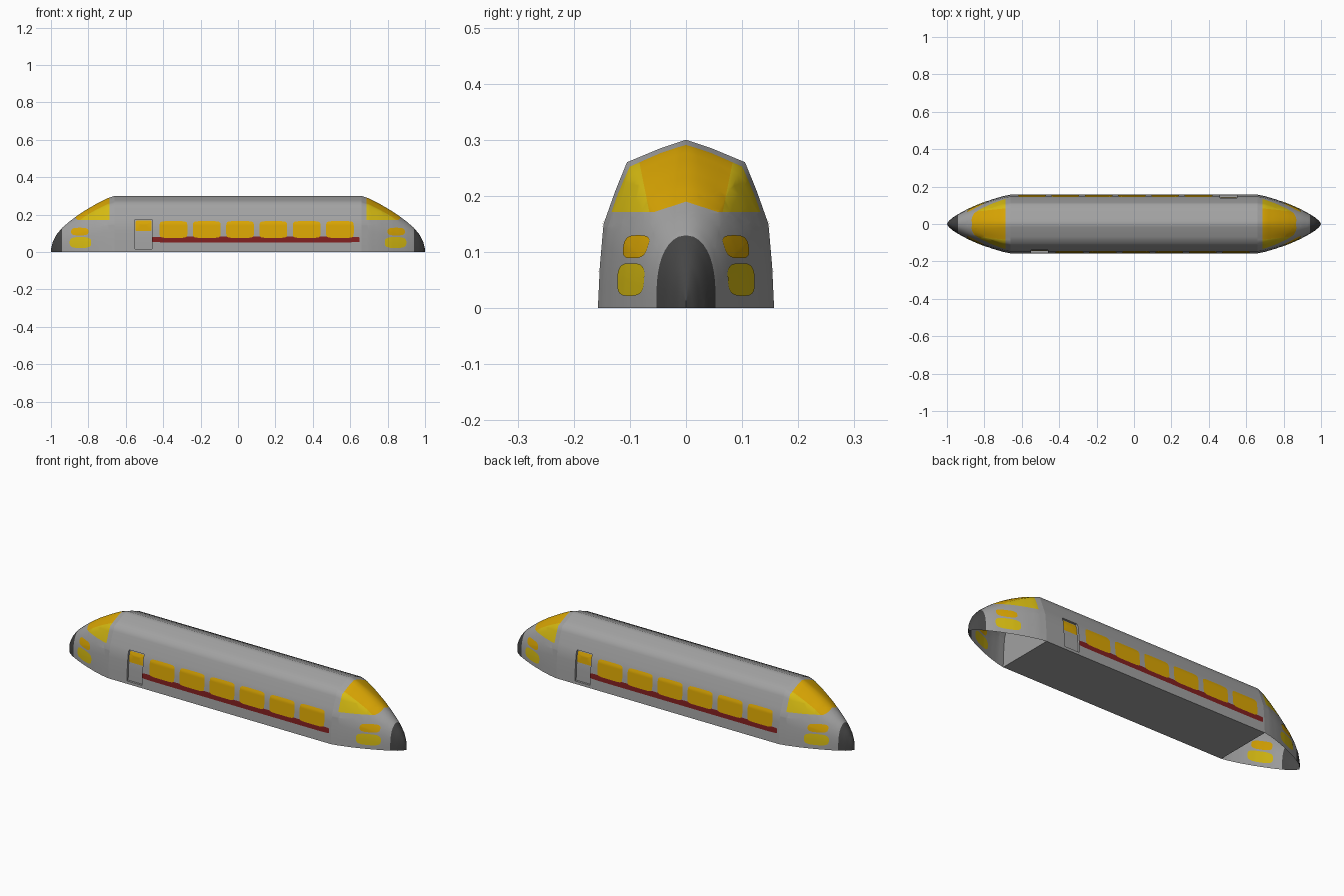
import bpy, bmesh, math

if "Cube" in bpy.data.objects:
    bpy.data.objects.remove(bpy.data.objects["Cube"])


def material(name, rgb):
    m = bpy.data.materials.new(name)
    m.diffuse_color = (*rgb, 1)
    m.use_nodes = True
    m.node_tree.nodes["Principled BSDF"].inputs["Base Color"].default_value = m.diffuse_color
    return m


GREY = material("body_grey", (.36, .36, .36))
DARK = material("dark_grey", (.06, .06, .06))
ORANGE = material("orange_glass", (.70, .38, .001))
YELLOW = material("yellow_glass", (.68, .50, .006))
RED = material("dark_red", (.22, .014, .014))

# Nose plan: x, half width, height; normalised cross-section: height, half width
MID = .66
PLAN = [(.66, .157, .30), (.70, .149, .287), (.76, .131, .256), (.82, .109, .221),
        (.86, .092, .194), (.90, .074, .164), (.94, .053, .13), (.97, .034, .094),
        (.99, .016, .055), (1.0, 0, .015)]
WALL = [(0, 1), (.25, .978), (.5, .936), (.7, .80), (.867, .67), (.95, .29), (1, 0)]
LEVELS = [0, .12, .25, .38, .5, .6, .7, .79, .867, .92, .95, .98, 1]


def lerp(table, t, col=1):
    t = min(max(t, table[0][0]), table[-1][0])
    for a, b in zip(table, table[1:]):
        if t <= b[0]:
            return a[col] + (b[col] - a[col]) * (t - a[0]) / (b[0] - a[0])


def half_width(x, z):
    """Half width of the hull at height z: angular in the middle, an arch at the tips."""
    x = abs(x)
    zn = min(z / lerp(PLAN, x, 2), 1)
    s = min(max((x - MID) / .27, 0), 1)
    arch = max(1 - zn ** 3, 0) ** .5
    return lerp(PLAN, x, 1) * ((1 - s) * lerp(WALL, zn) + s * arch)


def section(x):
    h = lerp(PLAN, abs(x), 2)
    right = [(x, -half_width(x, k * h), k * h) for k in LEVELS]
    return right + [(x, -y, z) for _, y, z in reversed(right[:-1])]


def loft(bm, stations):
    rows = [[bm.verts.new(p) for p in section(x)] for x in stations]
    for a, b in zip(rows, rows[1:]):
        for i in range(len(a) - 1):
            bm.faces.new((a[i], b[i], b[i + 1], a[i + 1]))
    return rows


def make_object(name, bm, mats):
    me = bpy.data.meshes.new(name)
    bm.to_mesh(me)
    bm.free()
    for m in mats:
        me.materials.append(m)
    ob = bpy.data.objects.new(name, me)
    bpy.context.collection.objects.link(ob)
    return ob


def smooth(ob, angle=60):
    bpy.ops.object.select_all(action='DESELECT')
    ob.select_set(True)
    bpy.context.view_layer.objects.active = ob
    bpy.ops.object.shade_smooth_by_angle(angle=math.radians(angle))


def turned_copy(ob, name):
    """Same part on the opposite side, half a turn about z."""
    c = ob.copy()
    c.name = name
    c.rotation_euler.z = math.pi
    bpy.context.collection.objects.link(c)
    return c


# Middle carriage: closed solid with bulkheads and belly
bm = bmesh.new()
rows = loft(bm, [-MID, MID])
bm.faces.new(rows[0])
bm.faces.new(rows[1][::-1])
bm.faces.new((rows[0][0], rows[0][-1], rows[1][-1], rows[1][0]))
bmesh.ops.recalc_face_normals(bm, faces=bm.faces)
body = make_object("carriage_body", bm, [GREY])

# Door recesses, one on each side, following the wall
DOOR_X, DOOR_Z, DEPTH = (-.55, -.46), (.015, .175), .011
zs = [DOOR_Z[0], .075, .15, DOOR_Z[1]]
outline = [(-.25, DOOR_Z[0])] + [(-half_width(0, z) + DEPTH, z) for z in zs] + [(-.25, DOOR_Z[1])]
bm = bmesh.new()
ends = [[bm.verts.new((x, y, z)) for y, z in outline] for x in DOOR_X]
bm.faces.new(ends[0])
bm.faces.new(ends[1][::-1])
for i in range(len(outline)):
    j = (i + 1) % len(outline)
    bm.faces.new((ends[0][i], ends[0][j], ends[1][j], ends[1][i]))
bmesh.ops.recalc_face_normals(bm, faces=bm.faces)
cutter = make_object("door_cutter", bm, [GREY])
cutters = [cutter, turned_copy(cutter, "door_cutter_back")]
bpy.context.view_layer.update()
bpy.context.view_layer.objects.active = body
for c in cutters:
    c.hide_render = True
    mod = body.modifiers.new("door", 'BOOLEAN')
    mod.operation, mod.solver, mod.object = 'DIFFERENCE', 'EXACT', c
    bpy.ops.object.modifier_apply(modifier=mod.name)
for c in cutters:
    bpy.data.objects.remove(c)
smooth(body)

# Nose shell, open below, with windscreen, side panes and dark tip cut in
bm = bmesh.new()
stations = [a[0] + (b[0] - a[0]) * k / 3 for a, b in zip(PLAN, PLAN[1:]) for k in range(3)] + [1.0]
loft(bm, stations)
bmesh.ops.remove_doubles(bm, verts=bm.verts, dist=1e-5)
SCREEN_X, TIP_X, SILL = .688, .94, .171
cuts = [((SCREEN_X, 0, 0), (1, 0, 0)), ((TIP_X, 0, 0), (1, 0, 0)), ((0, 0, SILL), (0, 0, 1))]
for s in (1, -1):
    cuts += [((0, s * .065, .17), (0, s, -.2)), ((0, 0, .19), (0, s * .33, 1))]
for co, no in cuts:
    bmesh.ops.bisect_plane(bm, geom=bm.verts[:] + bm.edges[:] + bm.faces[:], dist=1e-6,
                           plane_co=co, plane_no=no)
bmesh.ops.recalc_face_normals(bm, faces=bm.faces)
if sum(f.normal.z * f.calc_area() for f in bm.faces) < 0:
    bmesh.ops.reverse_faces(bm, faces=bm.faces)
for f in bm.faces:
    c = f.calc_center_median()
    if c.x > TIP_X:
        f.material_index = 1
    elif c.x > SCREEN_X and c.z > max(SILL, .19 - .33 * abs(c.y)):
        f.material_index = 2 if abs(c.y) < .065 + .2 * (c.z - .17) else 3
nose = make_object("nose_right", bm, [GREY, DARK, ORANGE, YELLOW])
smooth(nose)
turned_copy(nose, "nose_left")


def patch(name, x0, x1, z0, z1, mat, power=5, offset=.003, rings=7, segs=48):
    """Rounded plate laid on the front side wall, with a turned copy at the back."""
    cx, cz, hw, hh = (x0 + x1) / 2, (z0 + z1) / 2, (x1 - x0) / 2, (z1 - z0) / 2

    def point(r, a):
        c, s = math.cos(a), math.sin(a)
        x = cx + r * hw * math.copysign(abs(c) ** (2 / power), c)
        z = cz + r * hh * math.copysign(abs(s) ** (2 / power), s)
        return x, -half_width(x, z) - offset, z

    bm = bmesh.new()
    mid = bm.verts.new(point(0, 0))
    rows = [[bm.verts.new(point((k + 1) / rings, math.tau * (i + .5) / segs)) for i in range(segs)]
            for k in range(rings)]
    for i in range(segs):
        j = (i + 1) % segs
        bm.faces.new((mid, rows[0][i], rows[0][j]))
        for a, b in zip(rows, rows[1:]):
            bm.faces.new((a[i], b[i], b[j], a[j]))
    if "inner" in name:
        bmesh.ops.reverse_faces(bm, faces=bm.faces)
    ob = make_object(name + "_front", bm, [mat])
    smooth(ob)
    turned_copy(ob, name + "_back")


# Passenger windows, red stripe and door window
for i in range(6):
    cx = -.345 + i * .178
    patch(f"window_{i + 1}", cx - .074, cx + .074, .076, .165, ORANGE, 7, offset=.002)
patch("stripe", -.46, .65, .052, .082, RED, 14, offset=.0015)
patch("door_window", -.547, -.463, .112, .168, ORANGE, 16, offset=.002 - DEPTH)

# Lamps on both ends, showing through to the inside of the shell
for side, s in (("left", -1), ("right", 1)):
    for name, a, b, z0, z1, mat in (("upper_lamp", .80, .892, .089, .130, ORANGE),
                                    ("lower_lamp", .785, .90, .022, .08, YELLOW)):
        for layer, off in (("outer", .002), ("inner", -.002)):
            patch(f"{name}_{layer}_{side}", min(s * a, s * b), max(s * a, s * b),
                  z0, z1, mat, 3.2, off)
